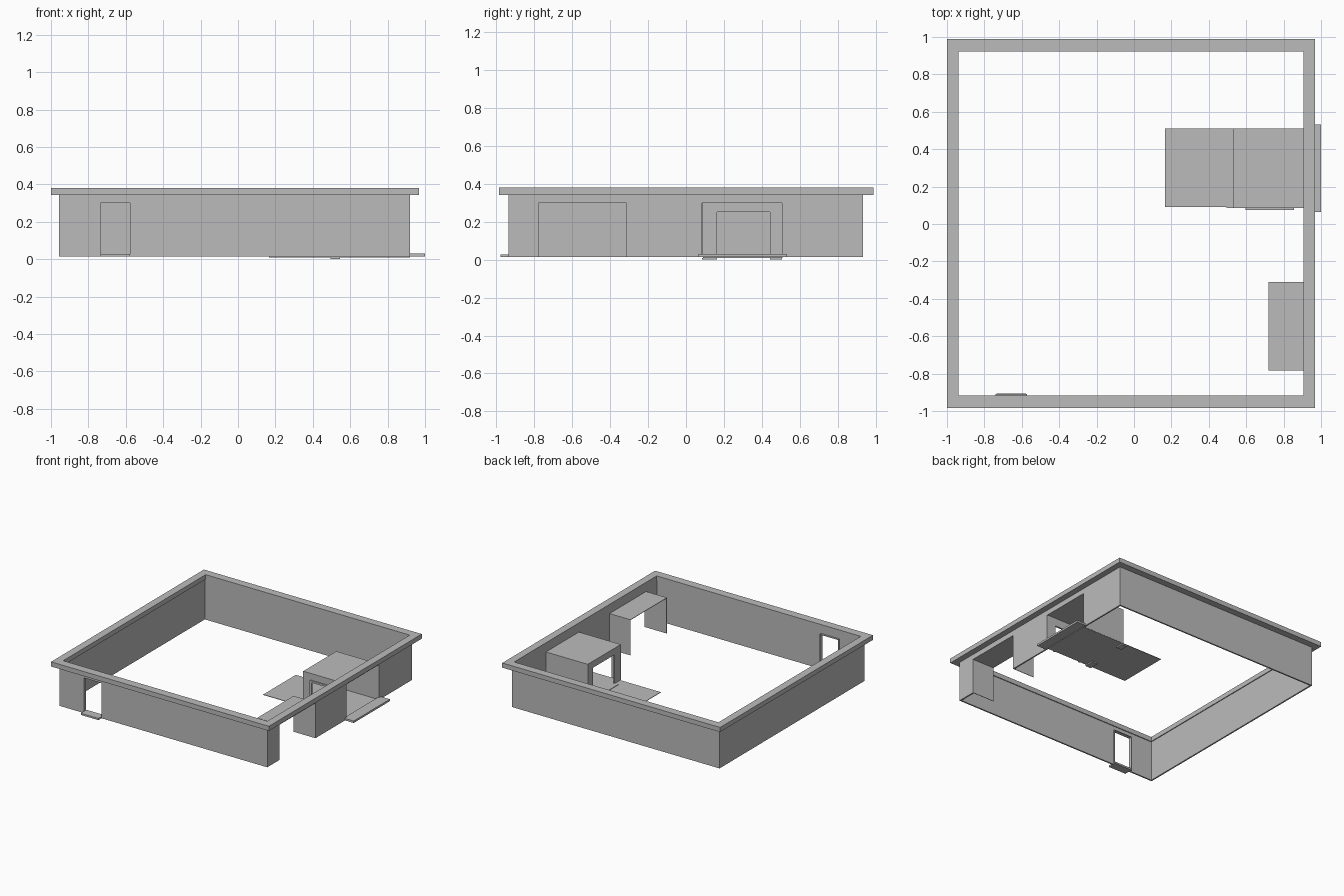
import bpy, bmesh
from mathutils import Vector

old = bpy.data.objects.get("Cube")
if old:
    bpy.data.objects.remove(old, do_unlink=True)

# One plain grey for the whole building
grey = bpy.data.materials.new("plain_grey")
grey.use_nodes = True
grey.diffuse_color = (0.5, 0.5, 0.5, 1)
bsdf = next(n for n in grey.node_tree.nodes if n.type == 'BSDF_PRINCIPLED')
bsdf.inputs["Base Color"].default_value = grey.diffuse_color

BASE, HEAD, TOP = 0.013, 0.30, 0.342   # wall foot, opening head, wall top
SKIN = 0.004                           # thin lining sheets


def finish(name, bm):
    bmesh.ops.recalc_face_normals(bm, faces=bm.faces)
    mesh = bpy.data.meshes.new(name)
    bm.to_mesh(mesh)
    bm.free()
    mesh.materials.append(grey)
    obj = bpy.data.objects.new(name, mesh)
    bpy.context.collection.objects.link(obj)
    return obj


def extrude(name, points, offset):
    """Extrude a flat outline along an offset."""
    bm = bmesh.new()
    face = bm.faces.new([bm.verts.new(p) for p in points])
    grown = bmesh.ops.extrude_face_region(bm, geom=[face], use_keep_orig=True)
    moved = [v for v in grown["geom"] if isinstance(v, bmesh.types.BMVert)]
    bmesh.ops.translate(bm, verts=moved, vec=Vector(offset))
    return finish(name, bm)


def box(name, x, y, z):
    outline = [(x[0], y[0], z[0]), (x[1], y[0], z[0]),
               (x[1], y[1], z[0]), (x[0], y[1], z[0])]
    return extrude(name, outline, (0, 0, z[1] - z[0]))


def panel(name, normal, depth, span, top, openings=(), foot=BASE):
    """Upright wall with floor-level openings (start, end, head)."""
    line = [(span[0], foot)]
    for start, end, head in openings:
        line += [(start, foot), (start, head), (end, head), (end, foot)]
    line += [(span[1], foot), (span[1], top), (span[0], top)]
    d, t = depth[0], depth[1] - depth[0]
    if normal == 'x':
        return extrude(name, [(d, s, z) for s, z in line], (t, 0, 0))
    return extrude(name, [(s, d, z) for s, z in line], (0, t, 0))


def ring(name, outer, inner, z0, z1):
    """Rectangular frame lying flat, with mitred corners."""
    bm = bmesh.new()
    loops = []
    for (x0, x1, y0, y1), z in ((outer, z0), (outer, z1), (inner, z1), (inner, z0)):
        loops.append([bm.verts.new((x, y, z)) for x, y in
                      ((x0, y0), (x1, y0), (x1, y1), (x0, y1))])
    for i, a in enumerate(loops):
        b = loops[(i + 1) % 4]
        for k in range(4):
            n = (k + 1) % 4
            bm.faces.new((a[k], a[n], b[n], b[k]))
    return finish(name, bm)


# Outer walls
X0, X1, Y0, Y1, T = -0.957, 0.92, -0.936, 0.934, 0.012
door = (-0.736, -0.577)
dock = (-0.778, -0.314)
hall = (0.085, 0.507)
panel("front_wall", 'y', (Y0, Y0 + T), (X0, X1), TOP, [(*door, HEAD)])
panel("back_wall", 'y', (Y1 - T, Y1), (X0, X1), TOP)
panel("right_wall", 'x', (X0, X0 + T), (Y0 + T, Y1 - T), TOP)
panel("left_wall", 'x', (X1 - T, X1), (Y0 + T, Y1 - T), TOP,
      [(*dock, HEAD), (*hall, HEAD)])

# Roof edge coping
ring("coping", (-1, 0.969, -0.985, 0.988), (-0.938, 0.907, -0.917, 0.922), TOP, 0.38)

# Front doorway lining and step
panel("front_door_lining", 'y', (Y0 + T, -0.908), (door[0] - SKIN, door[1] + SKIN),
      HEAD + SKIN, [(*door, HEAD)])
box("front_step", door, (-0.978, -0.905), (0.014, 0.028))

# Open dock tunnel: roof and two sides
panel("dock_tunnel", 'x', (0.72, X1 - T), (dock[0] - SKIN, dock[1] + SKIN),
      HEAD + SKIN, [(*dock, HEAD)])

# Entrance hall: roof, sides, inner end with portal
END = 0.53
side_door = (0.61, 0.84, 0.235)
box("hall_roof", (END, X1 - T), (hall[0], hall[1] + SKIN), (HEAD, HEAD + SKIN))
panel("hall_back_side", 'y', (hall[1], hall[1] + SKIN), (END, X1 - T), HEAD)
panel("hall_front_side", 'y', (hall[0], hall[0] + SKIN), (END, X1 - T), HEAD, [side_door])
panel("side_door_frame", 'y', (0.076, hall[0]), (0.595, 0.855), 0.25, [side_door])
portal = (0.163, 0.443)
panel("hall_end", 'x', (END, END + 0.012), (hall[0] + SKIN, hall[1]), HEAD,
      [(*portal, 0.25)])

# Floor, portal threshold and feet, outside landing
box("hall_floor", (0.165, X1), (0.09, 0.51), (0.010, 0.014))
box("portal_threshold", (0.495, END), portal, (0.014, 0.018))
for label, y in (("front", (hall[0], portal[0])), ("back", (portal[1], hall[1]))):
    box(label + "_portal_foot", (0.495, 0.545), y, (0, 0.010))
box("landing", (X1 - T, 1.0), (0.065, 0.532), (0.014, 0.030))
